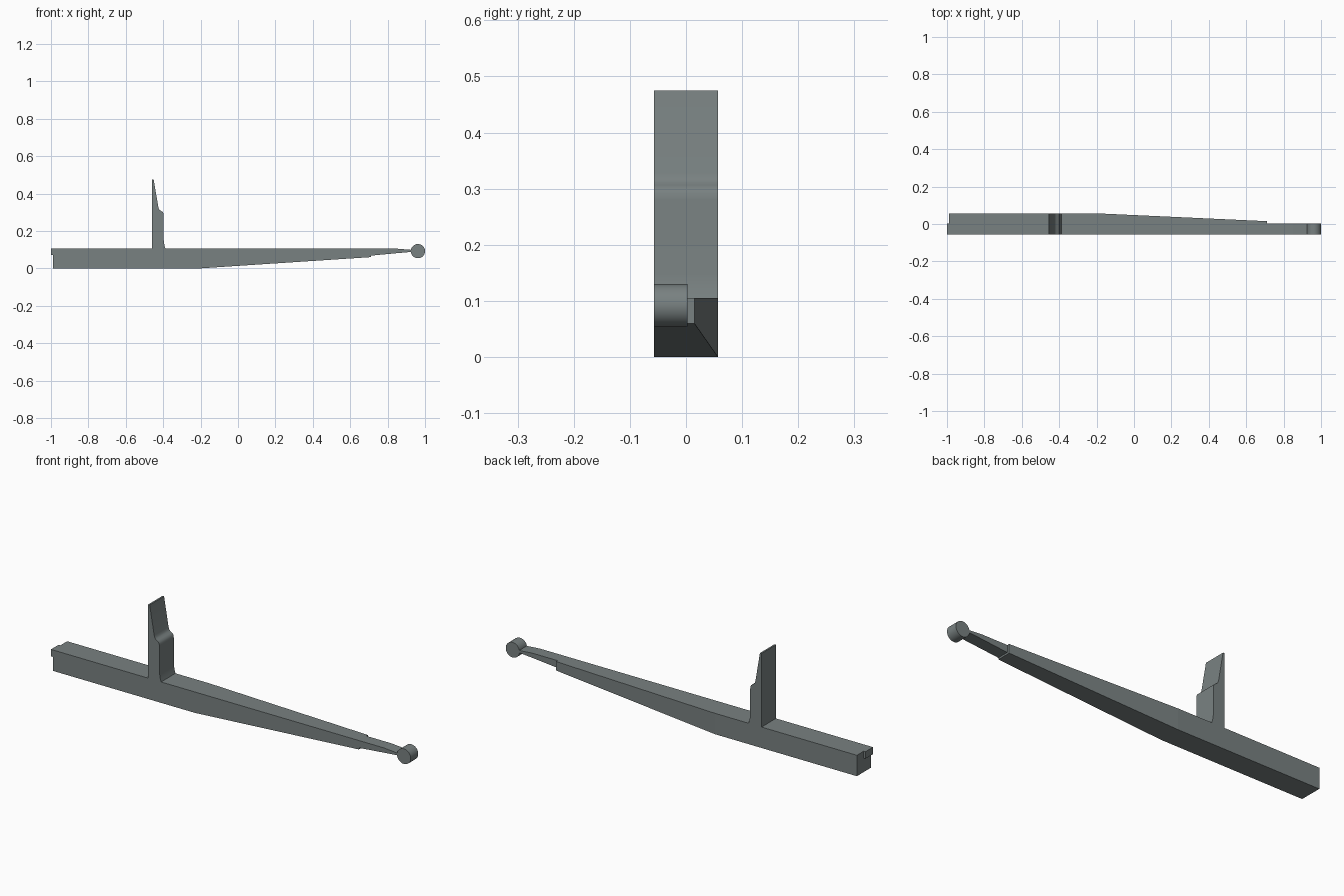
import bpy, bmesh, math
from mathutils import Matrix

if "Cube" in bpy.data.objects:
    bpy.data.objects.remove(bpy.data.objects["Cube"])

grey = bpy.data.materials.new("steel grey")
grey.diffuse_color = (0.19, 0.22, 0.22, 1)
grey.use_nodes = True
grey.node_tree.nodes["Principled BSDF"].inputs["Base Color"].default_value = grey.diffuse_color
FRONT, BACK, MID = -0.057, 0.057, 0.003


def finish(name, bm):
    bmesh.ops.recalc_face_normals(bm, faces=bm.faces)
    mesh = bpy.data.meshes.new(name)
    bm.to_mesh(mesh)
    bm.free()
    mesh.materials.append(grey)
    ob = bpy.data.objects.new(name, mesh)
    bpy.context.collection.objects.link(ob)
    return ob


def smooth(ob, degrees=30):
    bpy.ops.object.select_all(action='DESELECT')
    ob.select_set(True)
    bpy.context.view_layer.objects.active = ob
    bpy.ops.object.shade_smooth_by_angle(angle=math.radians(degrees))


def loft(name, sections):
    """Skin rectangular sections given as (x, back y, bottom z, top z)."""
    bm = bmesh.new()
    rings = [[bm.verts.new((x, y, z)) for y, z in
              ((FRONT, lo), (back, lo), (back, hi), (FRONT, hi))]
             for x, back, lo, hi in sections]
    for a, b in zip(rings, rings[1:]):
        for i in range(4):
            j = (i + 1) % 4
            bm.faces.new((a[i], a[j], b[j], b[i]))
    bm.faces.new(rings[0])
    bm.faces.new(rings[-1])
    return finish(name, bm)


def extrude_profile(name, pts):
    """Extrude an x-z outline across the full width."""
    bm = bmesh.new()
    face = bm.faces.new([bm.verts.new((x, FRONT, z)) for x, z in pts])
    new = bmesh.ops.extrude_face_region(bm, geom=[face])["geom"]
    bmesh.ops.translate(bm, vec=(0, BACK - FRONT, 0),
                        verts=[v for v in new if isinstance(v, bmesh.types.BMVert)])
    return finish(name, bm)


# Main beam, tapering underneath and at the back
loft("beam", [(-0.99, BACK, 0, 0.105), (-0.2, BACK, 0, 0.105),
              (0.712, 0.015, 0.06, 0.105)])

# Slim neck carrying the end roller
loft("neck", [(0.70, MID, 0.067, 0.105), (0.85, MID, 0.081, 0.105),
              (0.94, MID, 0.089, 0.098)])

# Small locating tab on the blunt end
loft("end_tab", [(-1.0, MID, 0.07, 0.105), (-0.985, MID, 0.07, 0.105)])

# Upright post with a stepped, rounded shoulder and a flared foot
post = extrude_profile("upright_post", [
    (-0.46, 0.10), (-0.46, 0.475), (-0.451, 0.475), (-0.426, 0.328),
    (-0.423, 0.318), (-0.418, 0.311), (-0.409, 0.306), (-0.402, 0.300),
    (-0.398, 0.292), (-0.397, 0.28), (-0.397, 0.15), (-0.393, 0.122),
    (-0.386, 0.10)])
smooth(post)

# Roller at the tip
bm = bmesh.new()
bmesh.ops.create_cone(bm, cap_ends=True, segments=48, radius1=0.038,
                      radius2=0.038, depth=MID - FRONT)
bmesh.ops.transform(bm, verts=bm.verts, matrix=Matrix.Translation(
    (0.962, (MID + FRONT) / 2, 0.092)) @ Matrix.Rotation(math.pi / 2, 4, 'X'))
smooth(finish("tip_roller", bm))
